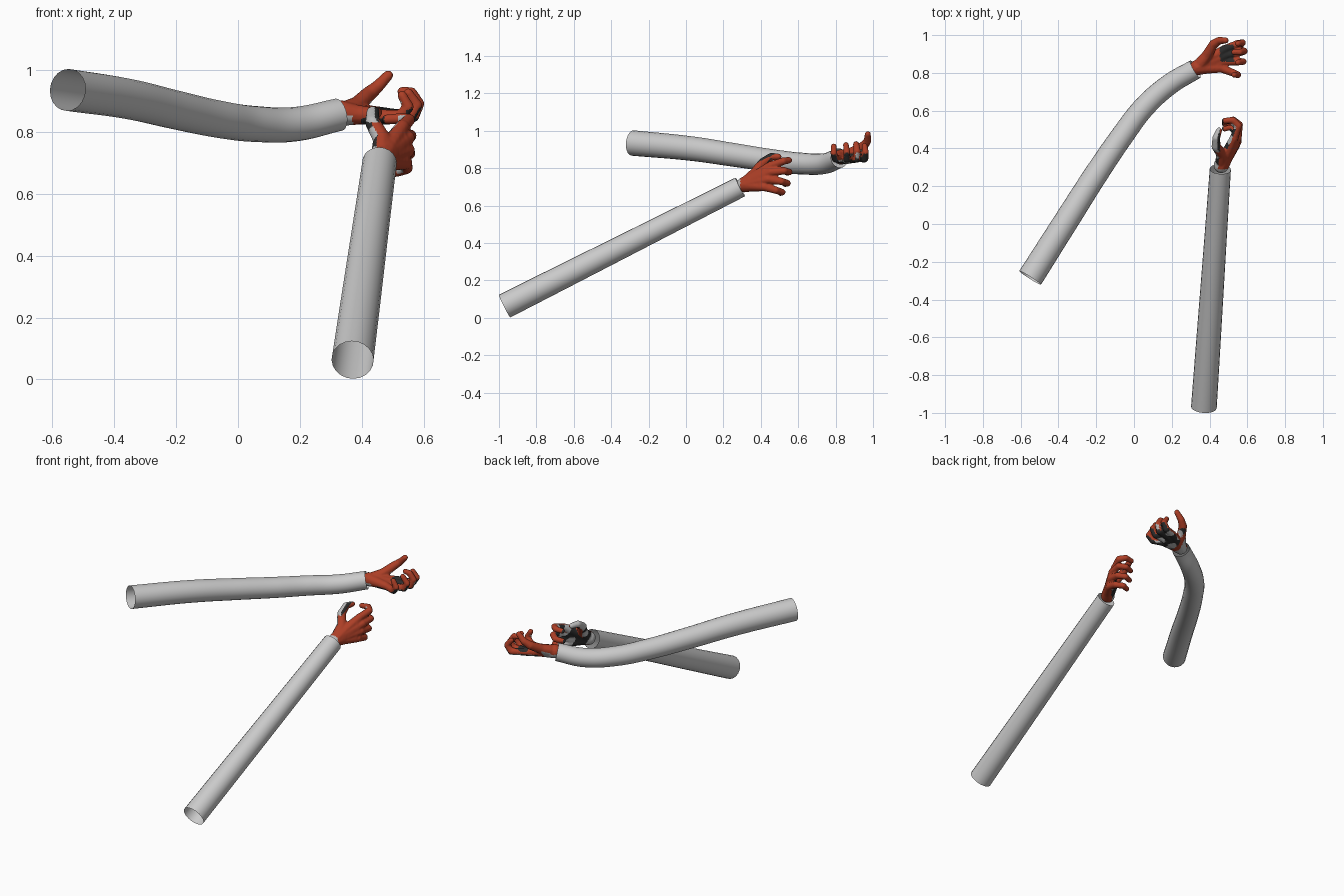
import bpy, bmesh, math
from mathutils import Vector, Matrix

if "Cube" in bpy.data.objects:
    bpy.data.objects.remove(bpy.data.objects["Cube"], do_unlink=True)


def material(name, rgb):
    m = bpy.data.materials.new(name)
    m.use_nodes = True
    m.diffuse_color = (*rgb, 1)
    bsdf = m.node_tree.nodes["Principled BSDF"]
    bsdf.inputs["Base Color"].default_value = (*rgb, 1)
    bsdf.inputs["Roughness"].default_value = 0.7
    return m


SLEEVE = material("sleeve grey", (0.6, 0.6, 0.6))
RED = material("glove red", (0.42, 0.05, 0.02))
DARK = material("glove charcoal", (0.025, 0.025, 0.025))
PALE = material("glove pale grey", (0.5, 0.5, 0.5))


def bake(obj, name):
    """Replace a curve or modified object with its final mesh."""
    deps = bpy.context.evaluated_depsgraph_get()
    mesh = bpy.data.meshes.new_from_object(obj.evaluated_get(deps))
    bpy.data.objects.remove(obj, do_unlink=True)
    out = bpy.data.objects.new(name, mesh)
    bpy.context.collection.objects.link(out)
    for p in mesh.polygons:
        p.use_smooth = True
    return out


def sleeve(name, points, r0, r1):
    """Open tapered tube along a smooth path."""
    cu = bpy.data.curves.new(name, "CURVE")
    cu.dimensions = "3D"
    cu.bevel_depth = 1.0
    cu.bevel_resolution = 8
    cu.resolution_u = 10
    sp = cu.splines.new("BEZIER")
    sp.bezier_points.add(len(points) - 1)
    for i, (bp, co) in enumerate(zip(sp.bezier_points, points)):
        bp.co = co
        bp.handle_left_type = bp.handle_right_type = "AUTO"
        bp.radius = r0 + (r1 - r0) * i / (len(points) - 1)
    ob = bpy.data.objects.new(name + "_path", cu)
    bpy.context.collection.objects.link(ob)
    ob = bake(ob, name)
    ob.data.materials.clear()
    ob.data.materials.append(SLEEVE)


def limb(bm, points, r0, r1):
    """Chain of closely spaced balls, fused later by the remesh."""
    pts = [Vector(p) for p in points]
    n = len(pts) - 1
    for i in range(n):
        steps = max(2, math.ceil((pts[i + 1] - pts[i]).length / 0.008))
        for k in range(steps + 1):
            t = k / steps
            r = r0 + (r1 - r0) * (i + t) / n
            bmesh.ops.create_icosphere(
                bm, subdivisions=2, radius=r,
                matrix=Matrix.Translation(pts[i].lerp(pts[i + 1], t)))


def glove(name, wrist, fingers, thumb, paint):
    """Fused hand: wrist, palm fan, four fingers and thumb."""
    bm = bmesh.new()
    w = Vector(wrist)
    for f in fingers:
        knuckle = Vector(f[0])
        heel = w.lerp(knuckle, 0.35)
        limb(bm, [w, heel, knuckle], 0.042, 0.024)
        limb(bm, f, 0.023, 0.016)
    # web between neighbouring knuckles
    limb(bm, [Vector(f[0]).lerp(w, 0.2) for f in fingers], 0.026, 0.026)
    limb(bm, [w.lerp(Vector(thumb[0]), 0.4)] + thumb, 0.034, 0.017)
    mesh = bpy.data.meshes.new(name)
    bm.to_mesh(mesh)
    bm.free()
    ob = bpy.data.objects.new(name + "_form", mesh)
    bpy.context.collection.objects.link(ob)
    rm = ob.modifiers.new("fuse", "REMESH")
    rm.mode = "VOXEL"
    rm.voxel_size = 0.005
    sm = ob.modifiers.new("soften", "SMOOTH")
    sm.iterations = 4
    ob = bake(ob, name)
    ob.data.materials.clear()
    for m in (RED, DARK, PALE):
        ob.data.materials.append(m)
    for p in ob.data.polygons:
        p.material_index = paint(p.center, p.normal)


def patch(c):
    """Alternating charcoal and pale panels."""
    return 1 if math.sin(c.x * 70) + math.sin(c.y * 60 + c.z * 50) > -0.5 else 2


def paint_left(c, n):
    if c.x < 0.37 and n.z < -0.2:
        return 2
    if n.z < -0.3 and c.z < 0.9 and c.x > 0.4:
        return patch(c)
    palm = 0.455 < c.x < 0.53 and 0.86 < c.y < 0.95 and c.z < 0.9
    return 1 if palm and n.z > 0.3 else 0


def paint_right(c, n):
    if c.y < 0.29:
        return 2
    if c.x < 0.455 and c.z > 0.83 and n.z > -0.5:
        return 2 if n.x < 0.3 else 1
    return patch(c) if n.x < -0.45 else 0


# Curved left sleeve and straight right sleeve
sleeve("left_sleeve", [
    (-0.55, -0.285, 0.935), (-0.35, 0.03, 0.905), (-0.2, 0.265, 0.87),
    (-0.06, 0.47, 0.84), (0.055, 0.62, 0.825), (0.19, 0.74, 0.825),
    (0.325, 0.82, 0.855)], 0.068, 0.053)
sleeve("right_sleeve", [(0.37, -0.97, 0.063), (0.457, 0.29, 0.70)], 0.068, 0.056)

# Left glove: palm up, fingers curling upward
glove("left_glove", (0.335, 0.828, 0.86), [
    [(0.48, 0.925, 0.855), (0.55, 0.955, 0.85), (0.575, 0.96, 0.885), (0.55, 0.955, 0.92)],
    [(0.49, 0.895, 0.85), (0.565, 0.91, 0.85), (0.583, 0.915, 0.89), (0.56, 0.91, 0.927), (0.53, 0.91, 0.93)],
    [(0.48, 0.86, 0.845), (0.555, 0.86, 0.85), (0.578, 0.86, 0.885), (0.55, 0.855, 0.925)],
    [(0.46, 0.825, 0.85), (0.525, 0.80, 0.85), (0.55, 0.79, 0.88), (0.53, 0.79, 0.917)],
], [(0.385, 0.89, 0.885), (0.42, 0.95, 0.92), (0.45, 0.97, 0.945), (0.485, 0.972, 0.982)],
    paint_left)

# Right glove: thumb up, fingers curling inward
glove("right_glove", (0.462, 0.31, 0.712), [
    [(0.53, 0.455, 0.815), (0.552, 0.52, 0.838), (0.525, 0.55, 0.843), (0.48, 0.547, 0.84)],
    [(0.548, 0.455, 0.78), (0.557, 0.525, 0.787), (0.525, 0.552, 0.78), (0.48, 0.54, 0.775)],
    [(0.548, 0.44, 0.74), (0.553, 0.51, 0.73), (0.52, 0.543, 0.72), (0.48, 0.53, 0.715)],
    [(0.54, 0.42, 0.70), (0.545, 0.48, 0.683), (0.515, 0.515, 0.672), (0.48, 0.505, 0.667)],
], [(0.465, 0.37, 0.775), (0.435, 0.41, 0.83), (0.435, 0.455, 0.862), (0.45, 0.495, 0.862)],
    paint_right)
